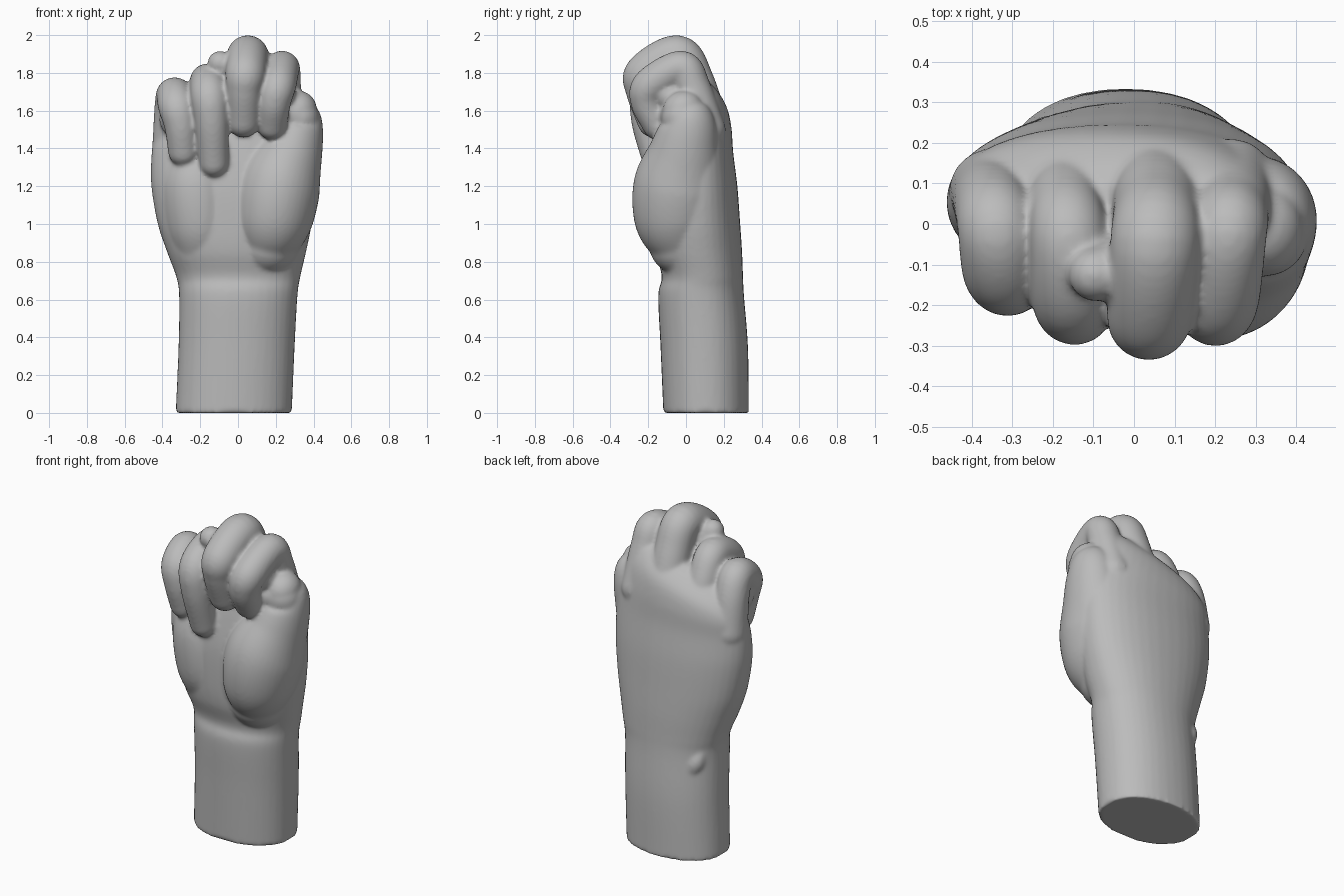
import bpy, bmesh, math
from mathutils import Vector

cube = bpy.data.objects.get("Cube")
if cube:
    bpy.data.objects.remove(cube)

skin = bpy.data.materials.new("skin_grey")
skin.use_nodes = True
skin.diffuse_color = (0.5, 0.5, 0.5, 1)
skin.node_tree.nodes["Principled BSDF"].inputs["Base Color"].default_value = (0.5, 0.5, 0.5, 1)

SIDES = 40
bm = bmesh.new()


def spline(keys, steps=8):
    """Smooth curve through key tuples of any length."""
    k = [Vector(p) for p in keys]
    k = [2 * k[0] - k[1]] + k + [2 * k[-1] - k[-2]]
    out = []
    for a, b, c, d in zip(k, k[1:], k[2:], k[3:]):
        for i in range(steps):
            t = i / steps
            out.append(b + (c - a) * t / 2 + (2 * a - 5 * b + 4 * c - d) * (t * t / 2)
                       + (3 * b - a - 3 * c + d) * (t ** 3 / 2))
    return out + [k[-2]]


def skin_rings(rings):
    """Bridge rings of points into a closed shell."""
    loops = [[bm.verts.new(p) for p in ring] for ring in rings]
    for a, b in zip(loops, loops[1:]):
        for i in range(SIDES):
            j = (i + 1) % SIDES
            bm.faces.new((a[i], a[j], b[j], b[i]))
    bm.faces.new(loops[0][::-1])
    bm.faces.new(loops[-1])


def limb(keys, ref, depth=1.0):
    """Round-ended tube through (x, y, z, radius) keys."""
    pts = spline(keys)
    c = [p.to_3d() for p in pts]
    r = [p[3] for p in pts]
    t = [(c[min(i + 1, len(c) - 1)] - c[max(i - 1, 0)]).normalized() for i in range(len(c))]
    caps = [math.pi / 2 * i / 8 for i in range(1, 8)]
    st = [(c[0] - t[0] * r[0] * math.sin(a), t[0], r[0] * math.cos(a)) for a in reversed(caps)]
    st += list(zip(c, t, r))
    st += [(c[-1] + t[-1] * r[-1] * math.sin(a), t[-1], r[-1] * math.cos(a)) for a in caps]
    rings = []
    for p, d, rad in st:
        u = (Vector(ref) - d * d.dot(Vector(ref))).normalized()
        v = d.cross(u) * depth
        rings.append([p + rad * (u * math.cos(a) + v * math.sin(a))
                      for a in (math.tau * i / SIDES for i in range(SIDES))])
    skin_rings(rings)


def body(sections):
    """Loft of rounded sections: z, x min, x max, y min, y max, sideways tilt."""
    rings = []
    for z, x0, x1, y0, y1, tilt in spline(sections):
        ring = []
        for i in range(SIDES):
            a = math.tau * i / SIDES
            ca, sa = math.cos(a), math.sin(a)
            x = (x0 + x1) / 2 + (x1 - x0) / 2 * math.copysign(abs(ca) ** 0.92, ca)
            y = (y0 + y1) / 2 + (y1 - y0) / 2 * math.copysign(abs(sa) ** 0.92, sa)
            ring.append((x, y, z + tilt * x))
        rings.append(ring)
    skin_rings(rings)


X, Y = (1, 0, 0), (0, 1, 0)


def finger(keys):
    """Curled finger, with its inner pad filling the curl."""
    limb(keys, X)
    k = [Vector(p) for p in keys]
    limb([(k[1] + k[-2]) / 2, (k[2] + k[-1]) / 2], X)


# Forearm, wrist and palm
body([(0, -.33, .285, -.12, .333, 0), (.35, -.315, .30, -.135, .328, 0),
      (.62, -.312, .315, -.147, .307, 0), (.72, -.327, .33, -.128, .302, 0),
      (.85, -.375, .36, -.16, .297, 0), (1.0, -.425, .39, -.17, .287, 0),
      (1.2, -.459, .41, -.165, .272, 0), (1.38, -.459, .40, -.135, .25, .05),
      (1.52, -.445, .35, -.1, .24, .15), (1.62, -.41, .30, -.07, .215, .25),
      (1.69, -.35, .25, -.03, .16, .3), (1.73, -.25, .19, .0, .1, .3)])

# Heel of the hand on the little finger side
limb([(-.19, .03, .86, .15), (-.20, .01, 1.0, .185), (-.22, .01, 1.2, .19), (-.23, .02, 1.36, .15)], X)

# Thumb mound and thumb up to its joint
limb([(.16, -.01, .9, .17), (.19, -.045, 1.04, .21), (.222, -.035, 1.22, .217),
      (.285, -.005, 1.4, .167), (.318, .01, 1.53, .133), (.318, -.015, 1.605, .1)], X, 1.1)

# Thumb end tucked behind two fingers, its tip poking out
limb([(.32, -.02, 1.56, .11), (.19, -.06, 1.6, .09), (.03, -.08, 1.71, .08),
      (-.06, -.11, 1.81, .07), (-.095, -.125, 1.85, .066)], Y)

# Curled fingers, from knuckle to tip
finger([(.24, .105, 1.5, .105), (.238, .035, 1.72, .096), (.234, -.025, 1.825, .093),
        (.212, -.185, 1.735, .096), (.192, -.205, 1.645, .088), (.18, -.15, 1.525, .08)])
finger([(.055, .12, 1.5, .115), (.055, .04, 1.76, .107), (.052, -.045, 1.89, .11),
        (.04, -.215, 1.8, .107), (.032, -.225, 1.71, .095), (.03, -.17, 1.545, .088)])
finger([(-.165, .11, 1.45, .1), (-.167, .045, 1.66, .093), (-.16, -.035, 1.755, .095),
        (-.152, -.18, 1.685, .1), (-.14, -.2, 1.55, .09), (-.128, -.15, 1.325, .078)])
finger([(-.35, .08, 1.38, .105), (-.348, .045, 1.59, .096), (-.337, -.015, 1.68, .097),
        (-.322, -.115, 1.62, .1), (-.302, -.135, 1.52, .088), (-.29, -.11, 1.385, .08)])

# Wrist bone
limb([(-.19, .235, .5, .03), (-.215, .21, .58, .055), (-.24, .18, .67, .035)], X)

bmesh.ops.recalc_face_normals(bm, faces=bm.faces)
mesh = bpy.data.meshes.new("hand_and_forearm")
bm.to_mesh(mesh)
bm.free()
hand = bpy.data.objects.new("hand_and_forearm", mesh)
bpy.context.collection.objects.link(hand)
mesh.materials.append(skin)

# Fuse the parts into one soft skin
fuse = hand.modifiers.new("fuse", "REMESH")
fuse.mode = "VOXEL"
fuse.voxel_size = 0.011
fuse.use_smooth_shade = True
soften = hand.modifiers.new("soften", "SMOOTH")
soften.factor = 0.5
soften.iterations = 8
